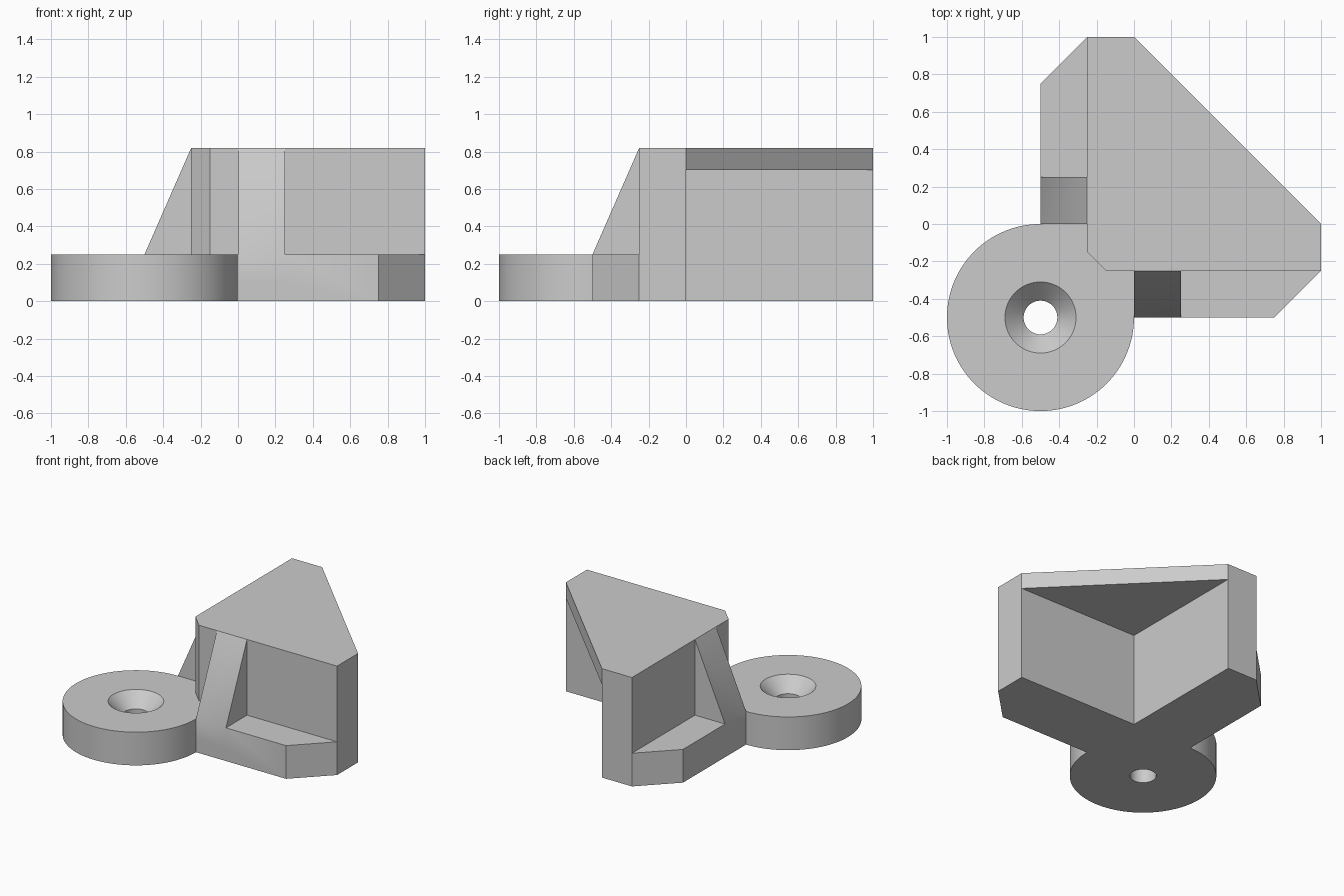
import bpy, bmesh, math
from mathutils import Vector

cube = bpy.data.objects.get("Cube")
if cube:
    bpy.data.objects.remove(cube, do_unlink=True)

HEIGHT, BASE, ROOF = 0.82, 0.25, 0.70   # top, flange thickness, pocket ceiling
EYE = (-0.5, -0.5)                      # centre of the screw eyelet

grey = bpy.data.materials.new("plain grey")
grey.use_nodes = True
grey.diffuse_color = (0.6, 0.6, 0.6, 1)
grey.node_tree.nodes["Principled BSDF"].inputs["Base Color"].default_value = (0.6, 0.6, 0.6, 1)


def finish(name, bm):
    bmesh.ops.recalc_face_normals(bm, faces=bm.faces)
    mesh = bpy.data.meshes.new(name)
    bm.to_mesh(mesh)
    bm.free()
    mesh.materials.append(grey)
    obj = bpy.data.objects.new(name, mesh)
    bpy.context.collection.objects.link(obj)
    return obj


def prism(name, outline, low, high, place=lambda a, b, c: (a, b, c)):
    """Extrude a 2D outline from low to high; place maps it into space."""
    bm = bmesh.new()
    face = bm.faces.new([bm.verts.new(place(a, b, low)) for a, b in outline])
    new = bmesh.ops.extrude_face_region(bm, geom=[face])["geom"]
    shift = Vector(place(0, 0, high)) - Vector(place(0, 0, low))
    bmesh.ops.translate(bm, vec=shift, verts=[v for v in new if isinstance(v, bmesh.types.BMVert)])
    return finish(name, bm)


def lathe(name, profile, centre, steps=96):
    """Closed solid of revolution from (radius, height) pairs."""
    bm = bmesh.new()
    rings = [[bm.verts.new((centre[0] + r * math.cos(math.tau * i / steps),
                            centre[1] + r * math.sin(math.tau * i / steps), z))
              for i in range(steps)] for r, z in profile]
    for lower, upper in zip(rings, rings[1:]):
        for i in range(steps):
            j = (i + 1) % steps
            bm.faces.new((lower[i], lower[j], upper[j], upper[i]))
    bm.faces.new(rings[0])
    bm.faces.new(rings[-1])
    return finish(name, bm)


def combine(target, tool, operation):
    mod = target.modifiers.new("combine", "BOOLEAN")
    mod.operation, mod.solver, mod.object = operation, "EXACT", tool
    bpy.context.view_layer.objects.active = target
    bpy.ops.object.modifier_apply(modifier=mod.name)
    bpy.data.objects.remove(tool, do_unlink=True)


# Base flange with the round eyelet in one outline
arc = [(EYE[0] + 0.5 * math.cos(math.radians(a)), EYE[1] + 0.5 * math.sin(math.radians(a)))
       for a in range(90, 361, 3)]
flange = [(1, 0), (0, 1), (-0.25, 1), (-0.5, 0.75)] + arc + [(0.75, -0.5), (1, -0.25)]
bracket = prism("corner_bracket", flange, 0, BASE)

# Tall corner housing with a chamfered nose
housing = prism("housing", [(1, 0), (0, 1), (-0.25, 1), (-0.25, -0.15), (-0.15, -0.25), (1, -0.25)],
                0, HEIGHT)
combine(bracket, housing, "UNION")

# Sloped ribs, one on each outer wall
rib = [(-0.5, 0.1), (-0.5, BASE), (-0.25, HEIGHT), (-0.2, HEIGHT), (-0.2, 0.1)]
for name, place in (("front_rib", lambda a, b, c: (c, a, b)),
                    ("side_rib", lambda a, b, c: (a, c, b))):
    combine(bracket, prism(name, rib, 0, 0.25, place), "UNION")

# Pocket that receives the corner, open below and at the back
pocket = prism("pocket", [(0, 0), (1.2, 0), (1.2, 1.2), (0, 1.2)], -0.1, ROOF)
combine(bracket, pocket, "DIFFERENCE")

# Countersunk screw hole
hole = lathe("screw_hole", [(0.09, -0.1), (0.09, 0.15), (0.19, BASE), (0.19, 0.4)], EYE)
combine(bracket, hole, "DIFFERENCE")

bpy.ops.object.select_all(action="DESELECT")
bracket.select_set(True)
bpy.context.view_layer.objects.active = bracket
bpy.ops.object.shade_smooth_by_angle(angle=math.radians(30))
